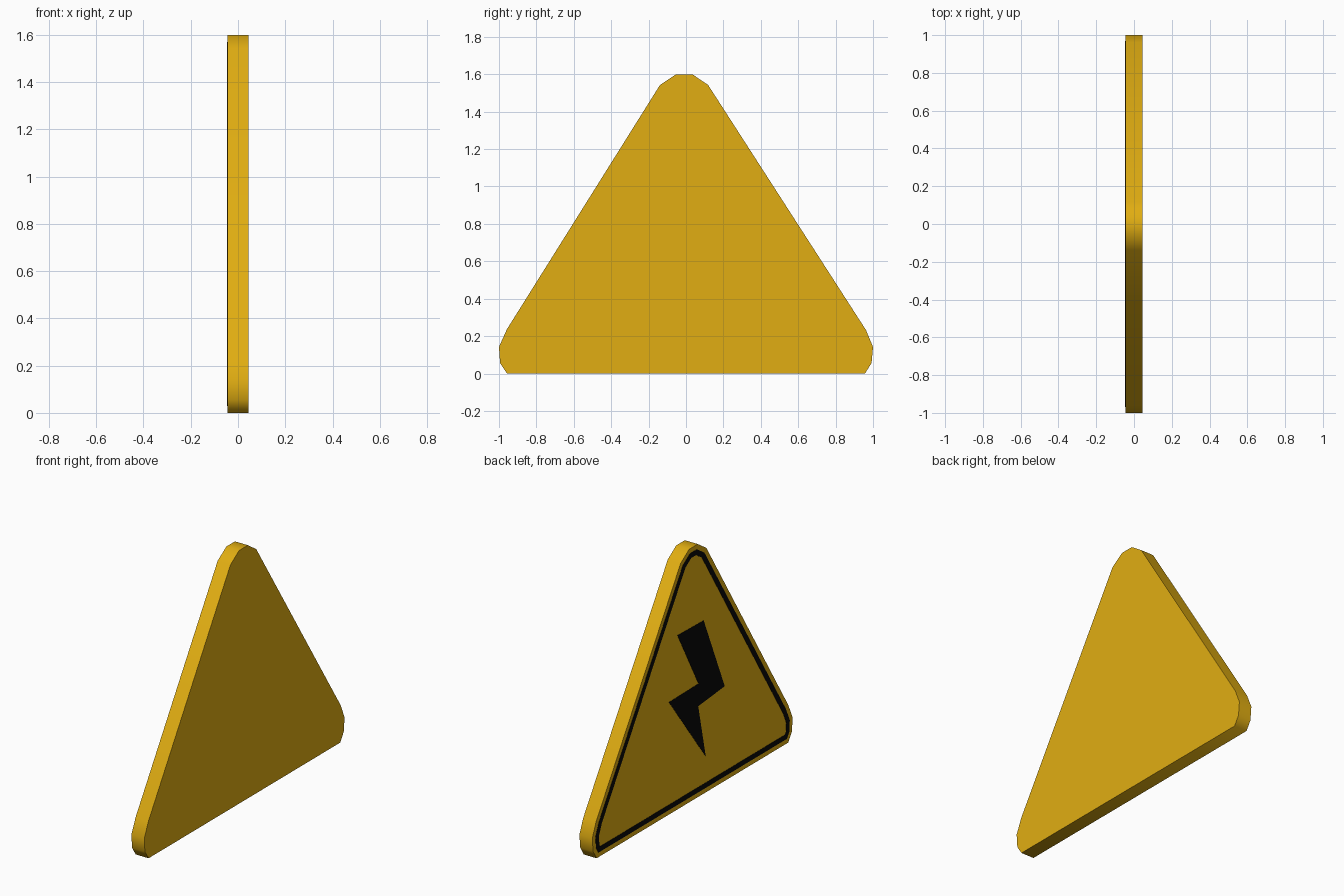
import bpy, bmesh, math
from mathutils import Vector

if "Cube" in bpy.data.objects:
    bpy.data.objects.remove(bpy.data.objects["Cube"])

HALF = 0.045      # half thickness of the panel
PLATE = 0.002     # painted marks stand this far off the -x face


def material(name, rgb):
    m = bpy.data.materials.new(name)
    m.diffuse_color = (*rgb, 1)
    m.use_nodes = True
    m.node_tree.nodes["Principled BSDF"].inputs["Base Color"].default_value = m.diffuse_color
    return m


yellow = material("warning yellow", (0.75, 0.42, 0.006))
black = material("black paint", (0.003, 0.003, 0.003))

# Rounded triangle outline in (y, z), counter-clockwise
outline = [(-0.957, 0), (0.957, 0), (0.992, 0.056), (1, 0.142), (0.962, 0.233),
           (0.118, 1.543), (0.034, 1.6), (-0.053, 1.6), (-0.139, 1.543),
           (-0.958, 0.236), (-1, 0.142), (-0.994, 0.056)]

# Lightning bolt in (y, z)
bolt = [(0.15, 1.10), (-0.06, 0.715), (0.235, 0.71), (-0.13, 0.23),
        (-0.055, 0.575), (-0.32, 0.60), (-0.11, 1.095)]


def inset(points, d):
    """Move every edge of a counter-clockwise outline inwards by d."""
    pts = [Vector(p) for p in points]
    result = []
    for i, p in enumerate(pts):
        a = (p - pts[i - 1]).normalized()
        b = (pts[(i + 1) % len(pts)] - p).normalized()
        na, nb = Vector((-a.y, a.x)), Vector((-b.y, b.x))
        result.append(p + (na + nb) * d / (1 + na.dot(nb)))
    return result


def slab(name, x0, x1, mat, outer, inner=None):
    """Extrude an outline, or the ring between two outlines, from x0 to x1."""
    bm = bmesh.new()
    a = [bm.verts.new((x0, *p)) for p in outer]
    if inner:
        b = [bm.verts.new((x0, *p)) for p in inner]
        n = len(a)
        for i in range(n):
            j = (i + 1) % n
            bm.faces.new((a[i], a[j], b[j], b[i]))
    else:
        bm.faces.new(a)
    ext = bmesh.ops.extrude_face_region(bm, geom=bm.faces[:], use_keep_orig=True)
    moved = [v for v in ext["geom"] if isinstance(v, bmesh.types.BMVert)]
    bmesh.ops.translate(bm, verts=moved, vec=(x1 - x0, 0, 0))
    bmesh.ops.recalc_face_normals(bm, faces=bm.faces[:])
    mesh = bpy.data.meshes.new(name)
    bm.to_mesh(mesh)
    bm.free()
    mesh.materials.append(mat)
    ob = bpy.data.objects.new(name, mesh)
    bpy.context.collection.objects.link(ob)
    return ob


# Sign panel with a softly shaded rim
panel = slab("sign_panel", -HALF, HALF, yellow, outline)
bpy.context.view_layer.objects.active = panel
panel.select_set(True)
bpy.ops.object.shade_smooth_by_angle(angle=math.radians(60))

# Painted border and bolt on the -x face
slab("border_stripe", -HALF - PLATE, -HALF + 0.001, black,
     inset(outline, 0.03), inset(outline, 0.062))
slab("lightning_bolt", -HALF - PLATE, -HALF + 0.001, black, bolt)
